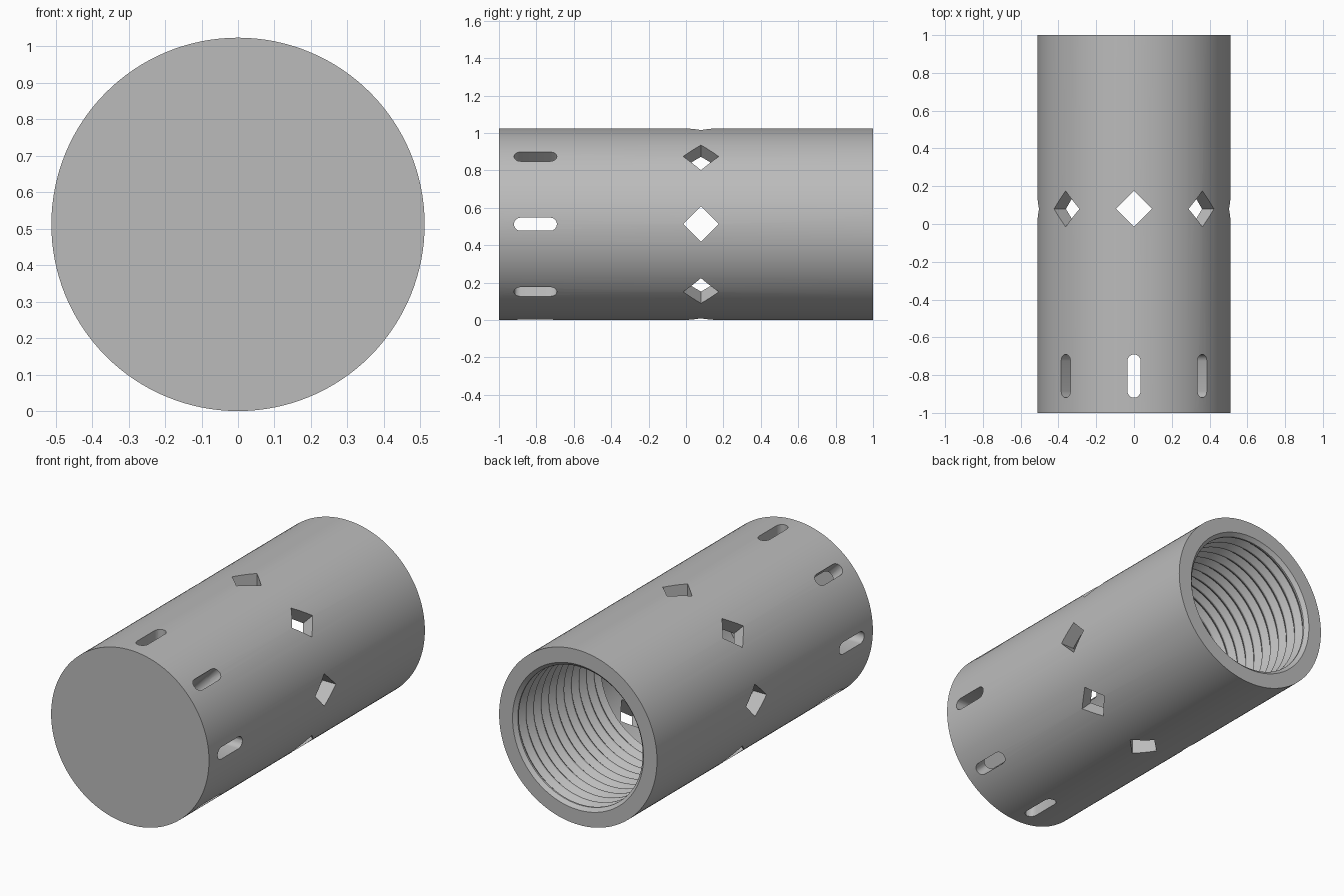
import bpy
import bmesh
from math import pi, sin, cos, radians
from mathutils import Matrix, Vector

if "Cube" in bpy.data.objects:
    bpy.data.objects.remove(bpy.data.objects["Cube"])

RADIUS = 0.512      # outer radius, also the height of the axis
BORE = 0.425        # bore radius at the thread roots
CREST = 0.405       # bore radius at the thread crests
PITCH = 0.07
SEGMENTS = 128

grey = bpy.data.materials.new("plain grey")
grey.use_nodes = True
colour = (0.5, 0.5, 0.5, 1)
grey.diffuse_color = colour
grey.node_tree.nodes["Principled BSDF"].inputs["Base Color"].default_value = colour


def make_object(name, bm):
    bmesh.ops.recalc_face_normals(bm, faces=bm.faces[:])
    mesh = bpy.data.meshes.new(name)
    bm.to_mesh(mesh)
    bm.free()
    mesh.materials.append(grey)
    obj = bpy.data.objects.new(name, mesh)
    bpy.context.collection.objects.link(obj)
    return obj


def lathe(name, profile):
    """Revolve (radius, y) points around the long axis."""
    bm = bmesh.new()
    verts = [bm.verts.new((r, y, RADIUS)) for r, y in profile]
    edges = [bm.edges.new(pair) for pair in zip(verts, verts[1:])]
    bmesh.ops.spin(bm, geom=verts + edges, cent=(0, 0, RADIUS), axis=(0, 1, 0),
                   angle=2 * pi, steps=SEGMENTS, use_duplicate=False)
    bmesh.ops.remove_doubles(bm, verts=bm.verts[:], dist=1e-5)
    return make_object(name, bm)


def radial_cutter(name, outline):
    """Eight prisms around the axis from a (tangent, y) outline."""
    bm = bmesh.new()
    for i in range(8):
        turn = Matrix.Translation((0, 0, RADIUS)) @ Matrix.Rotation(i * pi / 4, 4, 'Y')
        inner, outer = [[bm.verts.new(turn @ Vector((t, y, r))) for t, y in outline]
                        for r in (0.3, 0.6)]
        bm.faces.new(inner)
        bm.faces.new(outer)
        for j in range(len(outline)):
            bm.faces.new((inner[j - 1], inner[j], outer[j], outer[j - 1]))
    obj = make_object(name, bm)
    obj.hide_render = True
    return obj


# Tube: closed front, outer wall, open back, threaded bore
profile = [(0, -1), (RADIUS, -1), (RADIUS, 1), (BORE, 1), (CREST, 0.98)]
y = 0.98
while y > 0.25:
    profile += [(CREST, y - 0.01), (BORE, y - PITCH / 2), (CREST, y - PITCH)]
    y -= PITCH
profile += [(BORE, y - 0.02), (BORE, -0.935), (0, -0.935)]
tube = lathe("threaded_tube", profile)

# Diamond windows and rounded slots
diamond = [(0.095, 0.08), (0, 0.175), (-0.095, 0.08), (0, -0.015)]
slot = []
for centre, start in ((-0.725, 0), (-0.885, 180)):
    for step in range(9):
        a = radians(start + step * 22.5)
        slot.append((0.035 * cos(a), centre + 0.035 * sin(a)))

bpy.context.view_layer.objects.active = tube
for name, outline in (("diamond_cutter", diamond), ("slot_cutter", slot)):
    cutter = radial_cutter(name, outline)
    mod = tube.modifiers.new(name, 'BOOLEAN')
    mod.operation = 'DIFFERENCE'
    mod.solver = 'EXACT'
    mod.object = cutter
    bpy.ops.object.modifier_apply(modifier=name)
    bpy.data.objects.remove(cutter)

# Smooth walls with crisp edges
bpy.ops.object.select_all(action='DESELECT')
tube.select_set(True)
bpy.ops.object.shade_smooth_by_angle(angle=radians(25))
